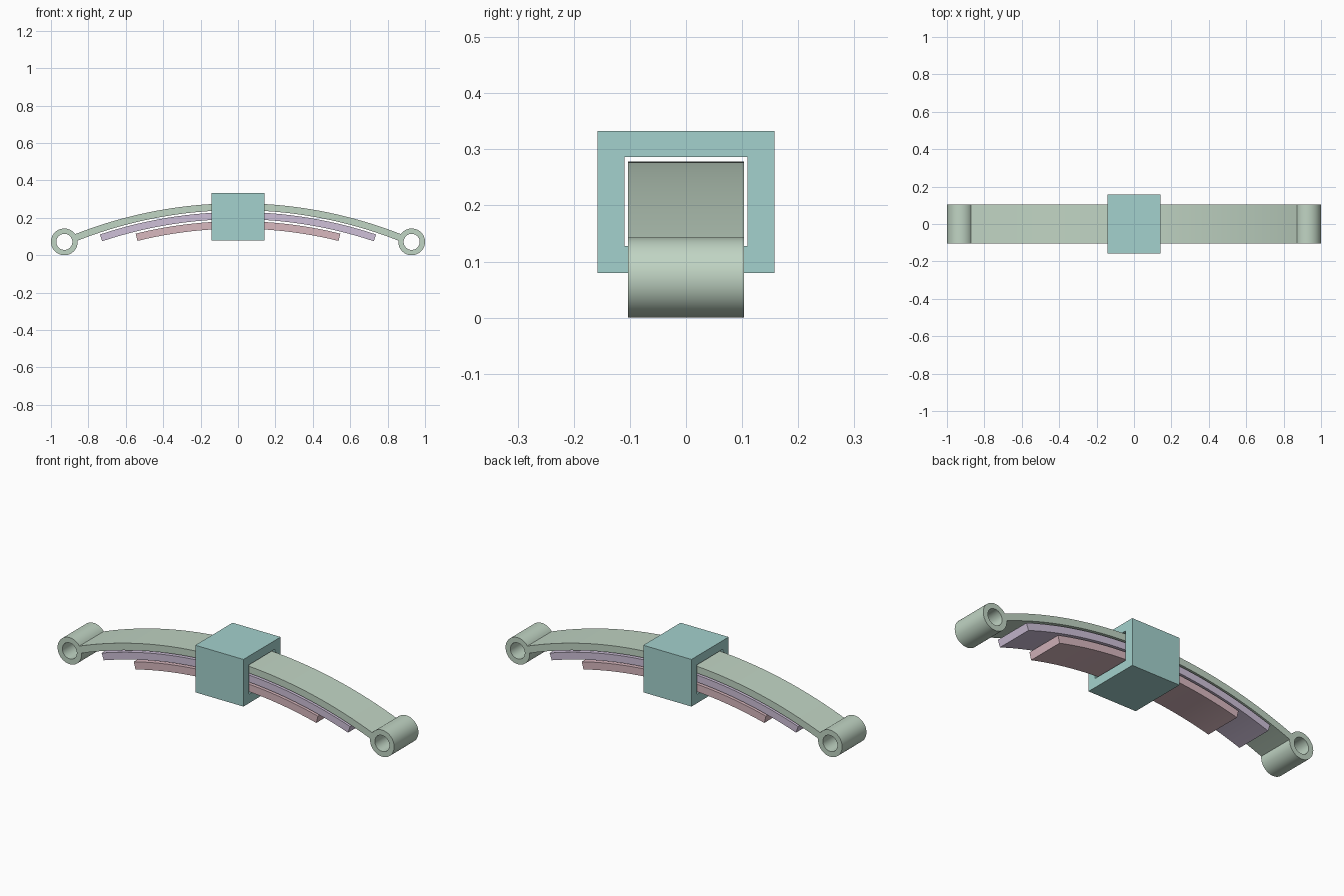
import bpy, bmesh
from math import sin, cos, acos, atan2, asin, hypot, pi
from mathutils import Matrix

if "Cube" in bpy.data.objects:
    bpy.data.objects.remove(bpy.data.objects["Cube"])

ZC = -2.098                       # shared centre height of all leaf arcs
R_TOP, THICK = 2.376, 0.037       # main leaf
EX, EZ, ER, HOLE = 0.9285, 0.0715, 0.0715, 0.043   # rolled eyes
HALF_W = 0.103

ALONG_Y = Matrix(((1, 0, 0, 0), (0, 0, -1, 0), (0, 1, 0, 0), (0, 0, 0, 1)))
ALONG_X = Matrix(((0, 0, 1, 0), (1, 0, 0, 0), (0, 1, 0, 0), (0, 0, 0, 1)))


def extrude_profile(name, loops, half_depth, matrix, color):
    """Filled 2D profile (extra loops become holes), extruded both ways."""
    cu = bpy.data.curves.new(name + "_profile", 'CURVE')
    cu.dimensions, cu.fill_mode, cu.extrude = '2D', 'BOTH', half_depth
    for loop in loops:
        sp = cu.splines.new('POLY')
        sp.points.add(len(loop) - 1)
        for p, (x, y) in zip(sp.points, loop):
            p.co = (x, y, 0, 1)
        sp.use_cyclic_u = True
    tmp = bpy.data.objects.new(name + "_tmp", cu)
    bpy.context.collection.objects.link(tmp)
    dg = bpy.context.evaluated_depsgraph_get()
    me = bpy.data.meshes.new_from_object(tmp.evaluated_get(dg))
    bpy.data.objects.remove(tmp)
    bpy.data.curves.remove(cu)

    bm = bmesh.new()
    bm.from_mesh(me)
    bmesh.ops.transform(bm, matrix=matrix, verts=bm.verts)
    bmesh.ops.remove_doubles(bm, verts=bm.verts, dist=1e-5)
    bmesh.ops.recalc_face_normals(bm, faces=bm.faces)
    bm.to_mesh(me)
    bm.free()
    me.name = name
    ob = bpy.data.objects.new(name, me)
    bpy.context.collection.objects.link(ob)
    mat = bpy.data.materials.new(name + "_colour")
    mat.diffuse_color = (*color, 1)
    mat.use_nodes = True
    mat.node_tree.nodes["Principled BSDF"].inputs["Base Color"].default_value = mat.diffuse_color
    me.materials.clear()
    me.materials.append(mat)
    bpy.ops.object.select_all(action='DESELECT')
    ob.select_set(True)
    bpy.context.view_layer.objects.active = ob
    bpy.ops.object.shade_smooth_by_angle(angle=0.52)
    return ob


def arc(cx, cy, r, a0, a1, n):
    """Points on a circle, angles measured from +x."""
    return [(cx + r * cos(a0 + (a1 - a0) * i / n),
             cy + r * sin(a0 + (a1 - a0) * i / n)) for i in range(n + 1)]


def rect(x0, x1, y0, y1):
    return [(x0, y0), (x1, y0), (x1, y1), (x0, y1)]


# Main leaf with a rolled eye at each end, as one outline
def meet(r):
    """Angle on the leaf arc where it runs into the right eye."""
    d = hypot(EX, EZ - ZC)
    return atan2(EZ - ZC, EX) + acos((d * d + r * r - ER * ER) / (2 * d * r))


R_BOT = R_TOP - THICK
top = arc(0, ZC, R_TOP, pi / 2, meet(R_TOP), 20)
bottom = arc(0, ZC, R_BOT, meet(R_BOT), pi / 2, 20)
phi0 = atan2(top[-1][1] - EZ, top[-1][0] - EX)
phi1 = atan2(bottom[0][1] - EZ, bottom[0][0] - EX)
if phi1 > phi0:
    phi1 -= 2 * pi
eye = arc(EX, EZ, ER, phi0, phi1, 44)
right = top + eye[1:-1] + bottom
left = [(-x, z) for x, z in reversed(right[1:-1])]
holes = [arc(s * EX, EZ, HOLE, 0, 2 * pi, 40)[:-1] for s in (-1, 1)]
extrude_profile("main_leaf", [right + left] + holes, HALF_W, ALONG_Y,
                (0.53, 0.66, 0.55))

# Shorter leaves below: name, top height at middle, thickness, tip x, colour
for name, z_top, t, tip, col in (
        ("middle_leaf", 0.231, 0.038, 0.738, (0.62, 0.53, 0.69)),
        ("lower_leaf", 0.182, 0.040, 0.547, (0.69, 0.48, 0.52))):
    r = z_top - ZC
    a = asin(tip / r)
    outline = (arc(0, ZC, r, pi / 2 + a, pi / 2 - a, 32)
               + arc(0, ZC, r - t, pi / 2 - a, pi / 2 + a, 32))
    extrude_profile(name, [outline], HALF_W, ALONG_Y, col)

# Box clamp around the middle, open along x
extrude_profile("centre_clamp",
                [rect(-0.158, 0.158, 0.08, 0.333),
                 rect(-0.11, 0.11, 0.128, 0.286)],
                0.143, ALONG_X, (0.37, 0.64, 0.61))
